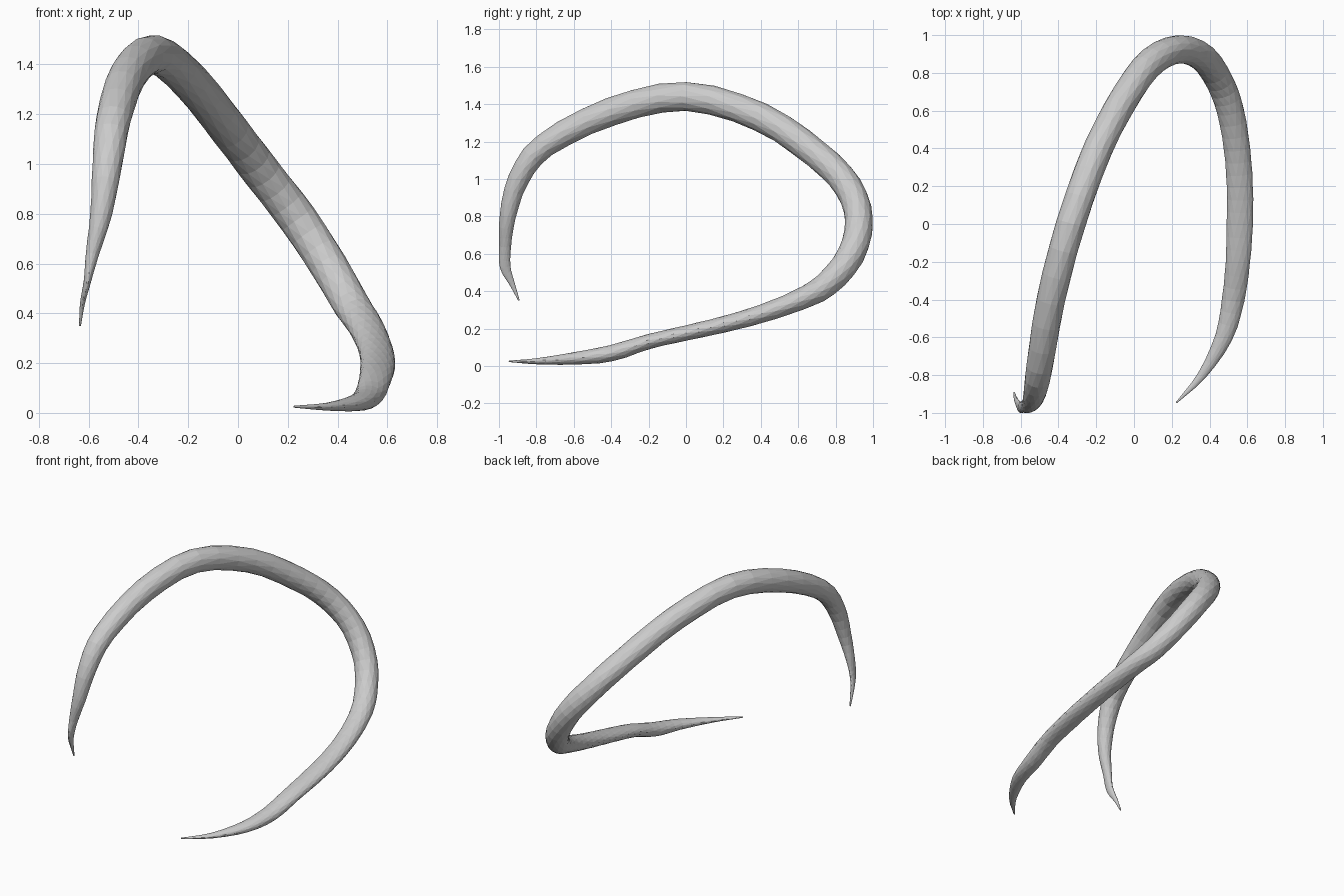
import bpy, bmesh, math
from mathutils import Vector

# Centre line: x, y, z, half width (sideways), half thickness (in the loop)
PATH = [
    (-0.635, -0.893, 0.35, 0.004, 0.004),
    (-0.625, -0.93, 0.44, 0.010, 0.015),
    (-0.605, -0.967, 0.53, 0.015, 0.029),
    (-0.585, -0.967, 0.64, 0.027, 0.032),
    (-0.550, -0.953, 0.80, 0.044, 0.044),
    (-0.525, -0.895, 1.00, 0.060, 0.057),
    (-0.500, -0.755, 1.18, 0.070, 0.066),
    (-0.440, -0.40, 1.36, 0.076, 0.076),
    (-0.335, 0.0, 1.441, 0.078, 0.078),
    (-0.190, 0.40, 1.33, 0.078, 0.078),
    (-0.030, 0.70, 1.13, 0.078, 0.077),
    (0.100, 0.865, 0.96, 0.078, 0.076),
    (0.240, 0.925, 0.78, 0.078, 0.075),
    (0.365, 0.88, 0.59, 0.076, 0.074),
    (0.455, 0.75, 0.435, 0.074, 0.068),
    (0.510, 0.60, 0.352, 0.072, 0.057),
    (0.545, 0.40, 0.278, 0.070, 0.049),
    (0.560, 0.20, 0.222, 0.070, 0.044),
    (0.560, 0.0, 0.176, 0.070, 0.041),
    (0.550, -0.20, 0.130, 0.065, 0.040),
    (0.525, -0.40, 0.068, 0.060, 0.044),
    (0.475, -0.60, 0.040, 0.047, 0.033),
    (0.360, -0.80, 0.025, 0.024, 0.016),
    (0.225, -0.945, 0.025, 0.004, 0.004),
]
SIDES, STEPS = 14, 3


def smooth_path(pts, steps):
    """Catmull-Rom interpolation of position and radii together."""
    pts = [Vector(p) for p in pts]
    ext = [2 * pts[0] - pts[1]] + pts + [2 * pts[-1] - pts[-2]]
    out = []
    for a, b, c, d in zip(ext, ext[1:], ext[2:], ext[3:]):
        for k in range(steps):
            t = k / steps
            out.append(0.5 * (2 * b + (c - a) * t + (2 * a - 5 * b + 4 * c - d) * t * t
                              + (3 * b - a - 3 * c + d) * t ** 3))
    return out + [pts[-1]]


# Tapered curved horn: sweep an elliptical ring along the path
line = smooth_path(PATH, STEPS)
centres = [Vector(p[:3]) for p in line]
bm = bmesh.new()
rings = []
for i, (p, c) in enumerate(zip(line, centres)):
    tangent = (centres[min(i + 1, len(line) - 1)] - centres[max(i - 1, 0)]).normalized()
    side = Vector((1, 0, 0))
    side = (side - tangent * side.dot(tangent)).normalized()
    up = side.cross(tangent)
    ring = []
    for k in range(SIDES):
        a = 2 * math.pi * (k + 0.5 * (i % 2)) / SIDES
        ring.append(bm.verts.new(c + side * math.cos(a) * p[3] + up * math.sin(a) * p[4]))
    rings.append(ring)

# Staggered triangle skin between neighbouring rings
for i, (r0, r1) in enumerate(zip(rings, rings[1:])):
    for k in range(SIDES):
        n = (k + 1) % SIDES
        if i % 2 == 0:
            bm.faces.new((r0[k], r0[n], r1[k]))
            bm.faces.new((r0[n], r1[n], r1[k]))
        else:
            bm.faces.new((r0[k], r0[n], r1[n]))
            bm.faces.new((r0[k], r1[n], r1[k]))

# Closed tips
bm.faces.new(rings[0][::-1])
bm.faces.new(rings[-1])
bmesh.ops.recalc_face_normals(bm, faces=bm.faces)
mesh = bpy.data.meshes.new("curved_horn")
bm.to_mesh(mesh)
bm.free()
bpy.context.collection.objects.link(bpy.data.objects.new("curved_horn", mesh))
